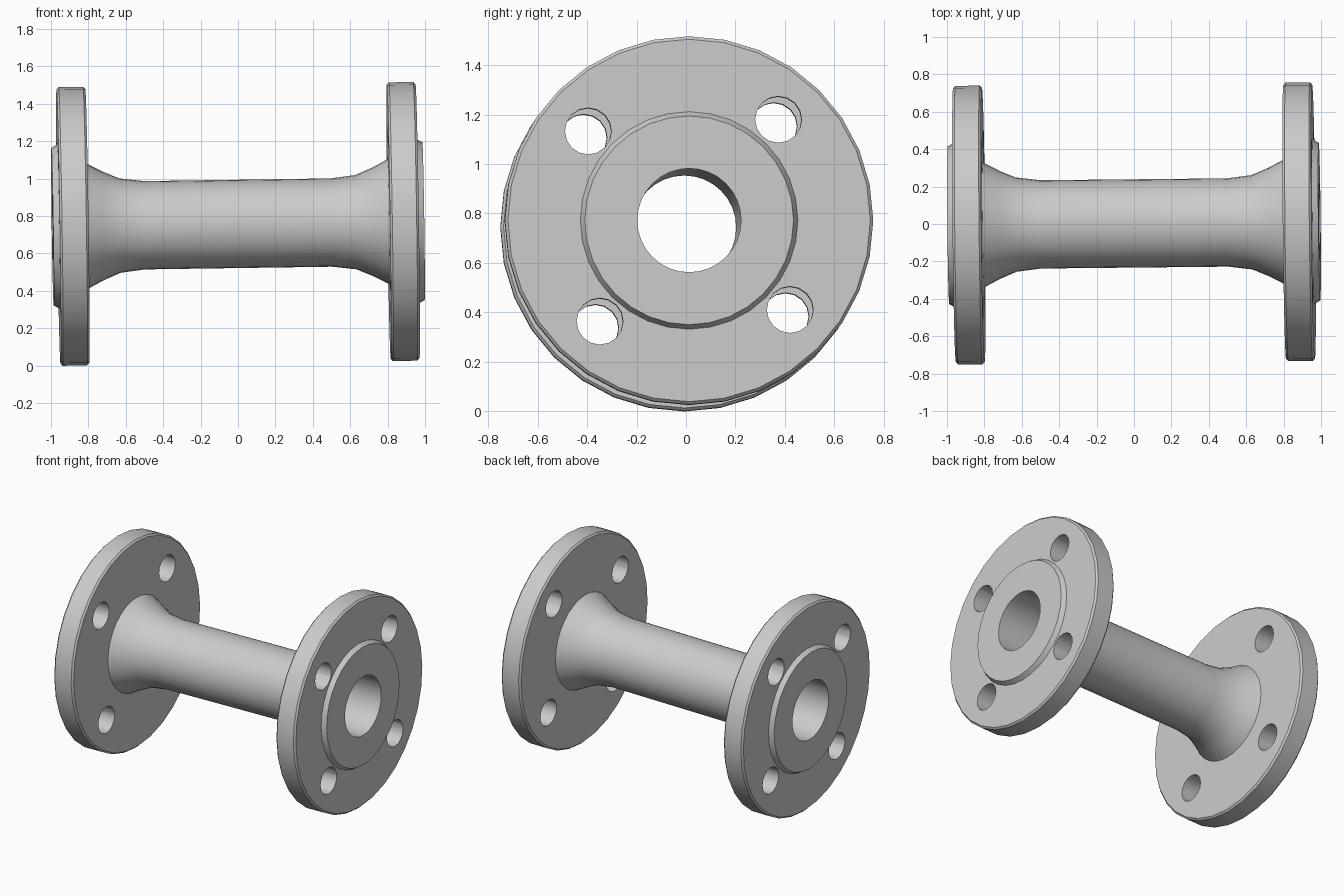
import bpy, bmesh
from math import sin, cos, pi, radians
from mathutils import Matrix

if "Cube" in bpy.data.objects:
    bpy.data.objects.remove(bpy.data.objects["Cube"])

SIDES = 32

# Half profile (axial position, radius), from mid-pipe out to the bore mouth
half = [(0.50, 0.236), (0.63, 0.252), (0.72, 0.29), (0.806, 0.335),   # pipe and flared neck
        (0.806, 0.733), (0.818, 0.745), (0.948, 0.745), (0.96, 0.733),  # flange disc
        (0.96, 0.44), (0.992, 0.422),                                  # raised sealing face
        (0.992, 0.21)]                                                 # bore mouth
profile = half + [(-x, r) for x, r in reversed(half)]


def make_object(name, bm):
    bmesh.ops.recalc_face_normals(bm, faces=bm.faces)
    mesh = bpy.data.meshes.new(name)
    bm.to_mesh(mesh)
    bm.free()
    ob = bpy.data.objects.new(name, mesh)
    bpy.context.collection.objects.link(ob)
    return ob


# Flanged pipe: revolve the closed profile about the x axis
bm = bmesh.new()
rings = []
for i in range(SIDES):
    a = 2 * pi * i / SIDES
    rings.append([bm.verts.new((x, r * cos(a), r * sin(a))) for x, r in profile])
n = len(profile)
for i in range(SIDES):
    p, q = rings[i], rings[(i + 1) % SIDES]
    for j in range(n):
        k = (j + 1) % n
        bm.faces.new((p[j], p[k], q[k], q[j]))
pipe = make_object("flanged_pipe", bm)

# Bolt hole cutters: four short rods through each flange
bm = bmesh.new()
for side in (-1, 1):
    for i in range(4):
        a = radians(48.5 + 90 * i)
        place = Matrix.Translation((side * 0.883, 0.545 * cos(a), 0.545 * sin(a)))
        bmesh.ops.create_cone(bm, cap_ends=True, segments=16, radius1=0.094, radius2=0.094,
                              depth=0.3, matrix=place @ Matrix.Rotation(pi / 2, 4, 'Y'))
cutter = make_object("bolt_hole_cutter", bm)
cutter.hide_render = True

# Cut the holes and bake the result
mod = pipe.modifiers.new("bolt_holes", 'BOOLEAN')
mod.operation = 'DIFFERENCE'
mod.solver = 'EXACT'
mod.object = cutter
bpy.context.view_layer.objects.active = pipe
pipe.select_set(True)
bpy.ops.object.modifier_apply(modifier=mod.name)
bpy.data.objects.remove(cutter)
bpy.ops.object.shade_smooth_by_angle(angle=radians(35))

# The whole piece sits with a very slight tilt, resting on one flange
pipe.matrix_world = (Matrix.Translation((0, 0.003, 0.758))
                     @ Matrix.Rotation(0.01, 4, 'Z') @ Matrix.Rotation(-0.0145, 4, 'Y'))
